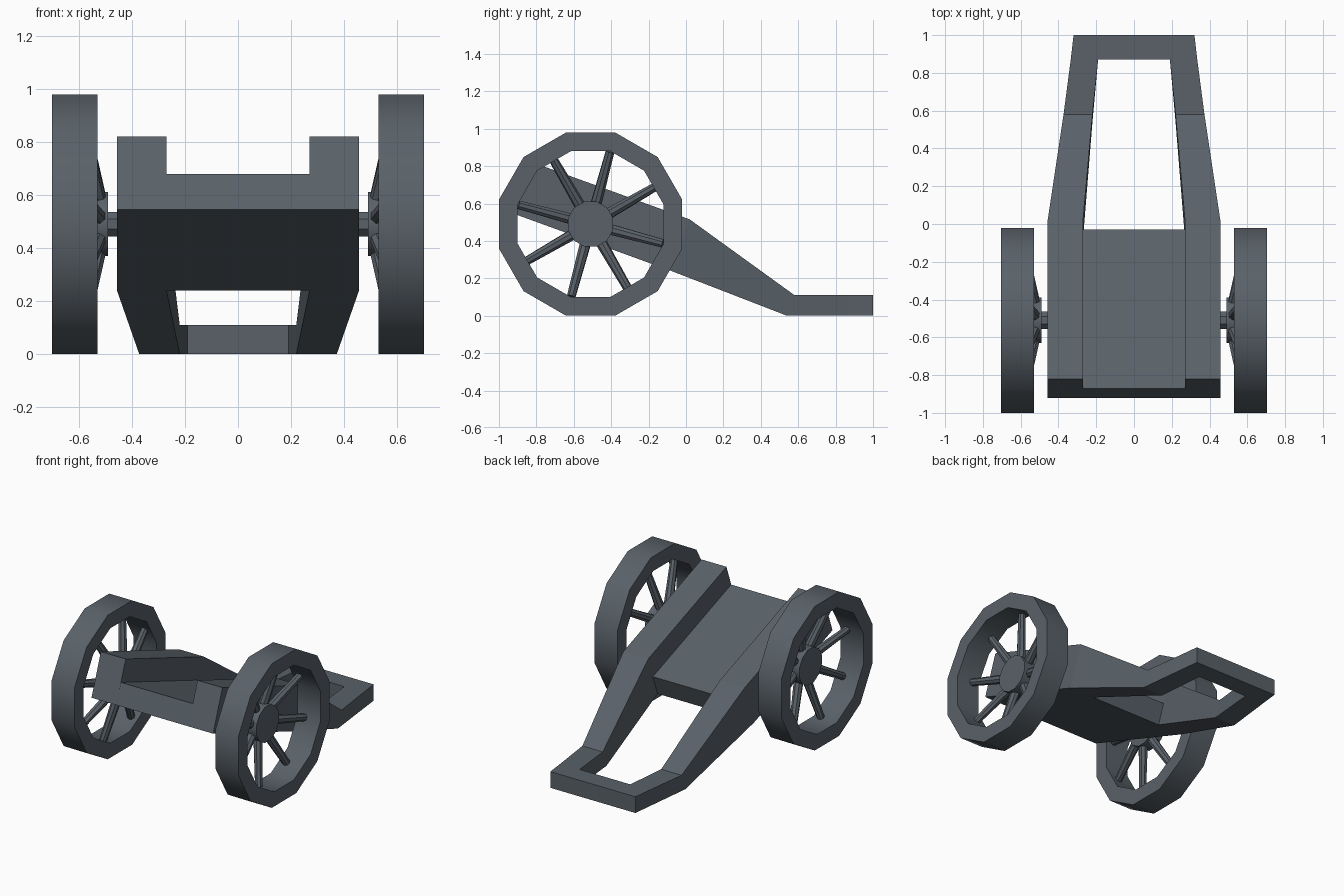
import bpy, bmesh
from math import sin, cos, radians
from mathutils import Vector

if "Cube" in bpy.data.objects:
    bpy.data.objects.remove(bpy.data.objects["Cube"], do_unlink=True)

COLOR = (0.10, 0.12, 0.14, 1)
iron = bpy.data.materials.new("slate grey")
iron.use_nodes = True
iron.diffuse_color = COLOR
iron.node_tree.nodes["Principled BSDF"].inputs["Base Color"].default_value = COLOR

AXLE_Y, AXLE_Z = -0.51, 0.49


def finish(name, bm, smooth=False):
    bmesh.ops.recalc_face_normals(bm, faces=bm.faces)
    mesh = bpy.data.meshes.new(name)
    bm.to_mesh(mesh)
    bm.free()
    mesh.materials.append(iron)
    ob = bpy.data.objects.new(name, mesh)
    bpy.context.collection.objects.link(ob)
    if smooth:
        bpy.ops.object.select_all(action="DESELECT")
        ob.select_set(True)
        bpy.context.view_layer.objects.active = ob
        bpy.ops.object.shade_smooth_by_angle(angle=radians(40))
    return ob


def skin(bm, rings, closed=False):
    """Join rings of points with quads; cap the ends unless closed."""
    rows = [[bm.verts.new(p) for p in ring] for ring in rings]
    n = len(rows[0])
    pairs = list(zip(rows, rows[1:]))
    if closed:
        pairs.append((rows[-1], rows[0]))
    else:
        bm.faces.new(rows[0])
        bm.faces.new(rows[-1])
    for a, b in pairs:
        for i in range(n):
            j = (i + 1) % n
            bm.faces.new((a[i], a[j], b[j], b[i]))


def rod(bm, start, end, r1, r2, sides):
    start, end = Vector(start), Vector(end)
    turn = (end - start).to_track_quat("Z", "X")
    rings = []
    for centre, r in ((start, r1), (end, r2)):
        angles = [radians(360 * (i + 0.5) / sides) for i in range(sides)]
        rings.append([centre + turn @ Vector((r * cos(a), r * sin(a), 0)) for a in angles])
    skin(bm, rings)


def section(low, high, inner, outer):
    """Cross-section of a beam: low and high are (y, z)."""
    return [(inner, *low), (outer, *low), (outer, *high), (inner, *high)]


# Side cheeks running back into the trail arms
cheek = [
    section((-0.92, 0.545), (-0.82, 0.82), 0.27, 0.457),
    section((-0.08, 0.24), (0.02, 0.515), 0.27, 0.457),
    section((0.54, 0), (0.58, 0.11), 0.22, 0.373),
    section((0.87, 0), (0.87, 0.11), 0.19, 0.335),
]
for side, s in (("left", 1), ("right", -1)):
    bm = bmesh.new()
    skin(bm, [[(s * x, y, z) for x, y, z in ring] for ring in cheek])
    finish(side + "_cheek", bm)

# Rear crossbar
bm = bmesh.new()
skin(bm, [section((0.87, 0), (0.87, 0.11), -0.335, 0.335),
          section((1, 0), (1, 0.11), -0.32, 0.32)])
finish("rear_crossbar", bm)

# Sloping bed between the cheeks
bm = bmesh.new()
skin(bm, [section((-0.92, 0.545), (-0.87, 0.68), -0.27, 0.27),
          section((-0.08, 0.24), (-0.03, 0.375), -0.27, 0.27)])
finish("bed", bm)

# Axle
bm = bmesh.new()
rod(bm, (-0.5, AXLE_Y, AXLE_Z), (0.5, AXLE_Y, AXLE_Z), 0.05, 0.05, 8)
finish("axle", bm, True)

# Wheels: rim, hub and dished spokes
for side, s in (("left", 1), ("right", -1)):
    def polar(x, r, deg):
        a = radians(deg)
        return (s * x, AXLE_Y + r * cos(a), AXLE_Z + r * sin(a))

    bm = bmesh.new()
    profile = [(0.53, 0.507), (0.703, 0.507), (0.703, 0.404), (0.53, 0.404)]
    skin(bm, [[polar(x, r, 15 + 30 * i) for x, r in profile] for i in range(12)], True)
    finish(side + "_wheel_rim", bm, True)

    bm = bmesh.new()
    rod(bm, polar(0.49, 0, 0), polar(0.58, 0, 0), 0.125, 0.125, 12)
    finish(side + "_wheel_hub", bm, True)

    bm = bmesh.new()
    for i in range(8):
        deg = 30 + 45 * i
        rod(bm, polar(0.522, 0.08, deg), polar(0.585, 0.4, deg), 0.031, 0.024, 8)
    finish(side + "_wheel_spokes", bm, True)
